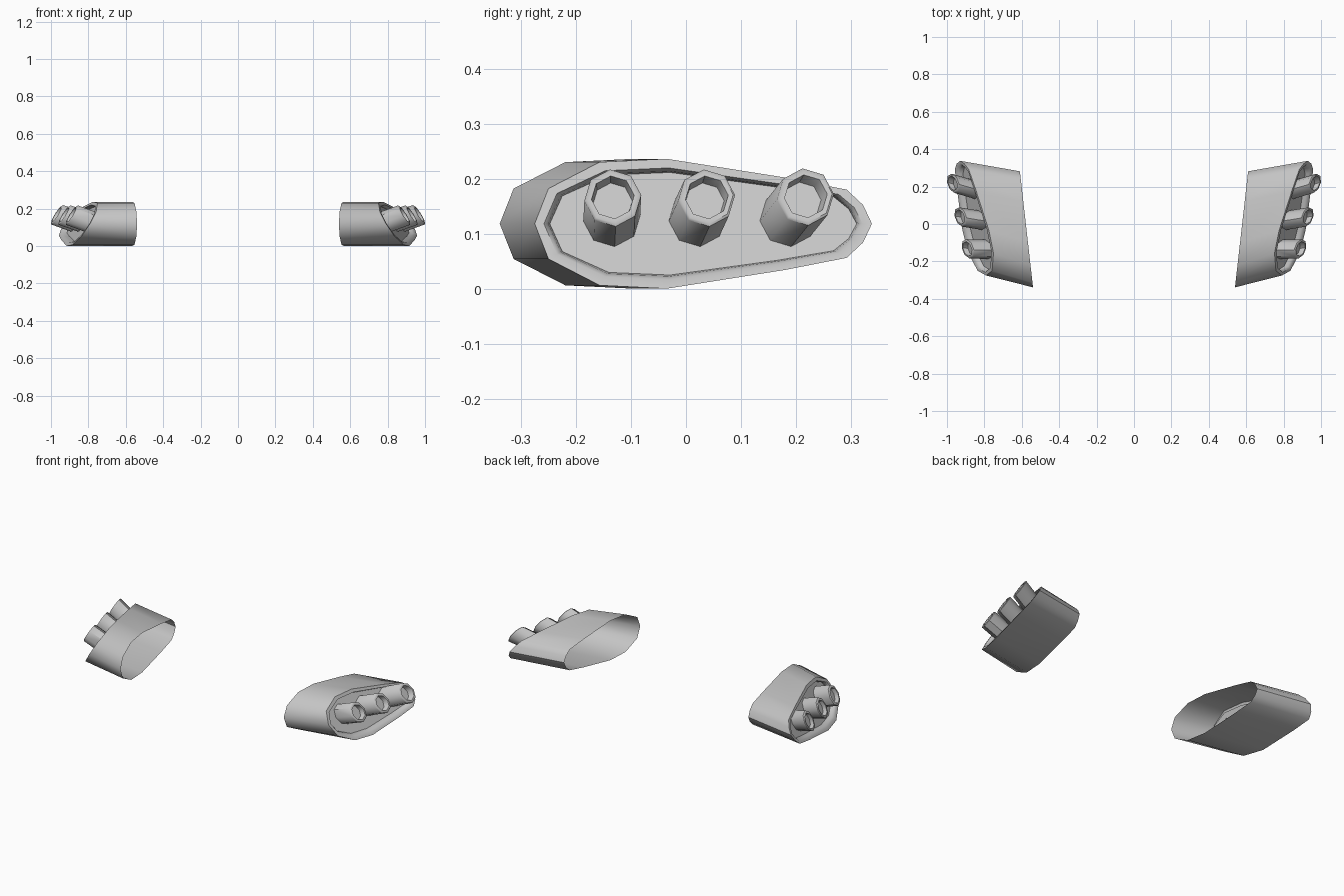
import bpy, bmesh, math

cube = bpy.data.objects.get("Cube")
if cube:
    bpy.data.objects.remove(cube, do_unlink=True)

GREY = (0.55, 0.55, 0.55, 1.0)
metal = bpy.data.materials.new("plain grey metal")
metal.use_nodes = True
metal.diffuse_color = GREY
metal.node_tree.nodes["Principled BSDF"].inputs["Base Color"].default_value = GREY

MID_Y, MID_Z = 0.03, 0.118
# Upper half of the pod outline: y, height above the middle
HALF = [(-0.275, 0), (-0.25, 0.064), (-0.157, 0.112), (-0.035, 0.118),
        (0.18, 0.084), (0.292, 0.062), (0.322, 0.034), (0.338, 0)]
OUTLINE = HALF + [(y, -h) for y, h in reversed(HALF[1:-1])]


def on_plane(y, z, out=0.0):
    """Point on the slanted outer plane, pushed outwards along x."""
    return (0.853 + 0.228 * y - 0.6 * (z - 0.12) + out, y, z)


def pod_ring(sy, sz, out):
    return [on_plane(MID_Y + (y - MID_Y) * sy, MID_Z + h * sz, out) for y, h in OUTLINE]


def inner_ring():
    """Open edge on the inboard side, swept back along the pod."""
    ring = []
    for y, h in OUTLINE:
        yi = y - 0.06 + 0.012 * (y - MID_Y)
        ring.append((0.54 + 0.113 * (yi + 0.338), yi, MID_Z + h))
    return ring


def pipe_ring(base, tip, t, radius, out):
    cy = base[0] + (tip[0] - base[0]) * t
    cz = base[1] + (tip[1] - base[1]) * t
    angles = [math.tau * i / 8 + 0.1 for i in range(8)]
    return [on_plane(cy + radius * math.cos(a), cz + radius * math.sin(a), out)
            for a in angles]


def loft(name, rings, side):
    """Skin a row of rings, cap the last one, and place it on one side."""
    bm = bmesh.new()
    rows = [[bm.verts.new((side * x, y, z)) for x, y, z in r] for r in rings]
    n = len(rows[0])
    for a, b in zip(rows, rows[1:]):
        for i in range(n):
            j = (i + 1) % n
            bm.faces.new((a[i], a[j], b[j], b[i]))
    bm.faces.new(rows[-1])
    bmesh.ops.recalc_face_normals(bm, faces=bm.faces)
    # Keep the end plate facing outboard
    bm.faces.ensure_lookup_table()
    if bm.faces[-1].normal.x * side < 0:
        bmesh.ops.reverse_faces(bm, faces=bm.faces)
    mesh = bpy.data.meshes.new(name)
    bm.to_mesh(mesh)
    bm.free()
    mesh.materials.append(metal)
    obj = bpy.data.objects.new(name, mesh)
    bpy.context.collection.objects.link(obj)
    bpy.ops.object.select_all(action="DESELECT")
    obj.select_set(True)
    bpy.context.view_layer.objects.active = obj
    bpy.ops.object.shade_smooth_by_angle(angle=math.radians(46))


# Base and tip centres of each pipe: y, z
PIPES = {"front": ((-0.135, 0.127), (-0.133, 0.166)),
         "middle": ((0.02, 0.127), (0.038, 0.166)),
         "rear": ((0.185, 0.127), (0.218, 0.168))}

for label, side in (("left", 1), ("right", -1)):
    # Hollow shell with a flat rim, a small step and a recessed plate
    loft(label + "_pod_shell",
         [inner_ring(), pod_ring(1, 1, 0), pod_ring(0.945, 0.86, 0),
          pod_ring(0.92, 0.81, -0.012), pod_ring(0.91, 0.79, -0.03)], side)
    # Three slanted eight-sided pipes
    for place, (base, tip) in PIPES.items():
        loft(f"{label}_{place}_pipe",
             [pipe_ring(base, tip, 0, 0.052, -0.034),
              pipe_ring(base, tip, 0.97, 0.052, 0.092),
              pipe_ring(base, tip, 1, 0.048, 0.096),
              pipe_ring(base, tip, 1, 0.039, 0.096),
              pipe_ring(base, tip, 0.75, 0.036, 0.065)], side)
